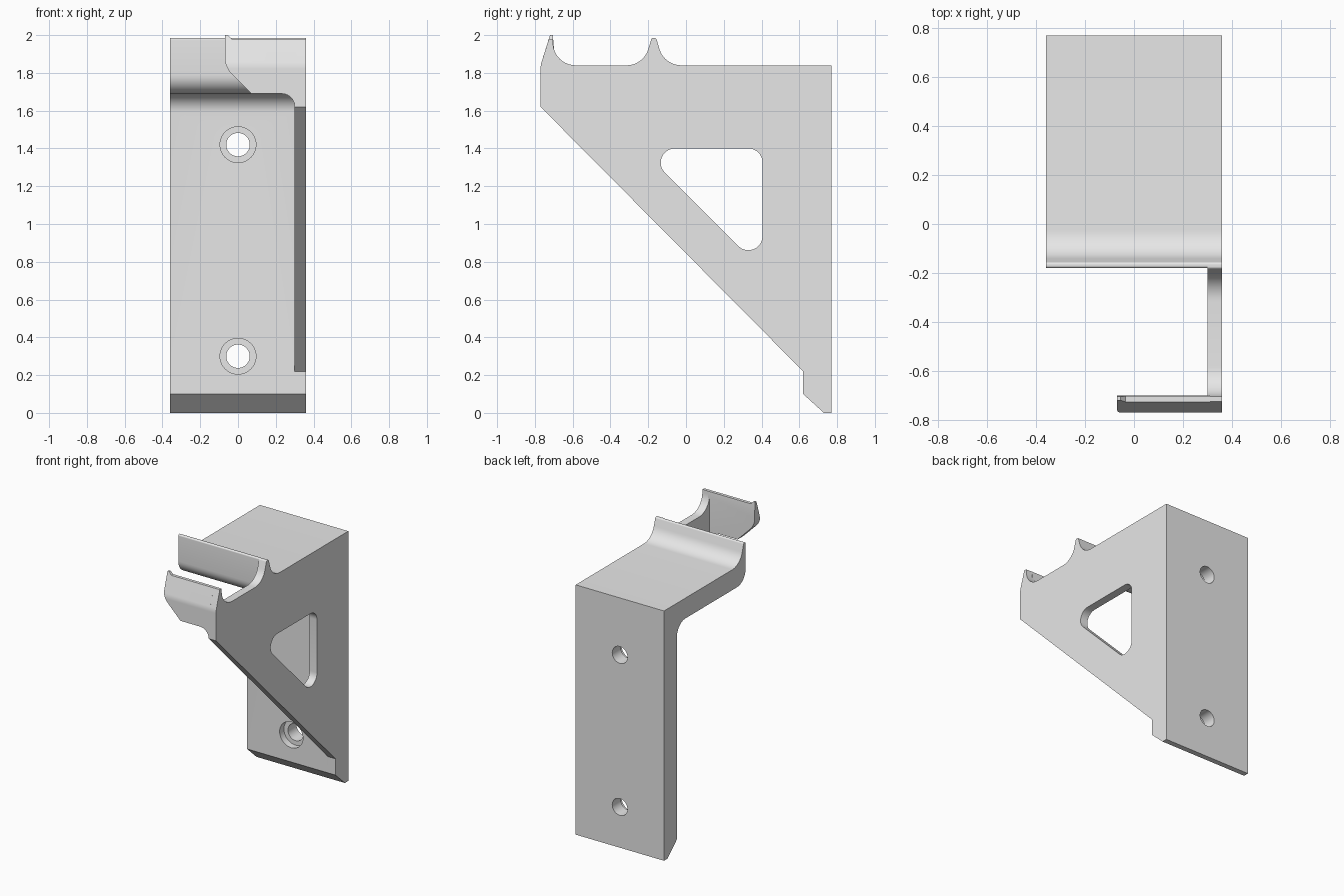
import bpy, bmesh, math
from mathutils import Vector, Matrix

if "Cube" in bpy.data.objects:
    bpy.data.objects.remove(bpy.data.objects["Cube"])

grey = bpy.data.materials.new("light_grey")
grey.use_nodes = True
grey.diffuse_color = (0.8, 0.8, 0.8, 1)
for node in grey.node_tree.nodes:
    if node.type == 'BSDF_PRINCIPLED':
        node.inputs["Base Color"].default_value = (0.8, 0.8, 0.8, 1)


def rounded(points, steps=10):
    """Turn (a, b, radius) corners into arcs; plain (a, b) corners stay sharp."""
    out = []
    for i, pt in enumerate(points):
        p = Vector(pt[:2])
        if len(pt) == 2:
            out.append(p)
            continue
        u = (Vector(points[i - 1][:2]) - p).normalized()
        v = (Vector(points[(i + 1) % len(points)][:2]) - p).normalized()
        half = u.angle(v) / 2
        centre = p + (u + v).normalized() * (pt[2] / math.sin(half))
        start = p + u * (pt[2] / math.tan(half)) - centre
        end = p + v * (pt[2] / math.tan(half)) - centre
        sweep = math.atan2(start.x * end.y - start.y * end.x, start.dot(end))
        for k in range(steps + 1):
            out.append(centre + Matrix.Rotation(sweep * k / steps, 2) @ start)
    return out


def finish(name, bm):
    bmesh.ops.recalc_face_normals(bm, faces=bm.faces)
    mesh = bpy.data.meshes.new(name)
    bm.to_mesh(mesh)
    bm.free()
    mesh.materials.append(grey)
    obj = bpy.data.objects.new(name, mesh)
    bpy.context.scene.collection.objects.link(obj)
    return obj


def prism(name, points, axis, lo, hi):
    """Extrude a profile along x (profile is y, z) or along y (profile is x, z)."""
    bm = bmesh.new()
    verts = [bm.verts.new((lo, a, b) if axis == 'x' else (a, lo, b))
             for a, b in rounded(points)]
    face = bm.faces.new(verts)
    ext = bmesh.ops.extrude_face_region(bm, geom=[face])
    shift = (hi - lo, 0, 0) if axis == 'x' else (0, hi - lo, 0)
    moved = [g for g in ext["geom"] if isinstance(g, bmesh.types.BMVert)]
    bmesh.ops.translate(bm, verts=moved, vec=shift)
    return finish(name, bm)


def cylinder(name, radius, x, z, lo, hi):
    bm = bmesh.new()
    place = Matrix.Translation((x, (lo + hi) / 2, z)) @ Matrix.Rotation(math.pi / 2, 4, 'X')
    bmesh.ops.create_cone(bm, cap_ends=True, segments=48, radius1=radius,
                          radius2=radius, depth=hi - lo, matrix=place)
    return finish(name, bm)


def activate(obj):
    bpy.ops.object.select_all(action='DESELECT')
    obj.select_set(True)
    bpy.context.view_layer.objects.active = obj


def combine(obj, tool, operation):
    mod = obj.modifiers.new("cut", 'BOOLEAN')
    mod.operation, mod.object, mod.solver = operation, tool, 'EXACT'
    activate(obj)
    bpy.ops.object.modifier_apply(modifier=mod.name)
    bpy.data.objects.remove(tool)


SIDE, INNER = 0.36, 0.30      # outer and inner face of the side web
BACK, PLATE = 0.77, 0.62      # rear and front face of the wall plate
TOP, UNDER = 1.84, 1.69       # shelf surfaces
foot = [(BACK, TOP), (BACK, 0), (0.73, 0), (PLATE, 0.10)]
lip_back = [(-0.158, 1.985, 0.011), (-0.115, TOP, 0.12)]

# Wall plate and shelf with its upturned lip
shelf = prism("wall_plate_and_shelf",
              [(-0.18, UNDER, 0.1), (-0.18, 1.985, 0.01)] + lip_back + foot
              + [(PLATE, UNDER, 0.1)], 'x', -SIDE, INNER)

# Counterbored screw holes
for z in (0.30, 1.42):
    combine(shelf, cylinder("screw_hole", 0.062, 0, z, 0.5, 0.9), 'DIFFERENCE')
    combine(shelf, cylinder("counterbore", 0.095, 0, z, 0.5, PLATE + 0.05), 'DIFFERENCE')

# Side web with a rounded triangular window
hook_front = [(-BACK, TOP, 0.12)]
web = prism("side_web",
            [(-BACK, 1.62)] + hook_front
            + [(-0.726, 1.98), (-0.705, 1.98), (-0.70, TOP, 0.12),
               (-0.225, TOP, 0.12), (-0.182, 1.985, 0.011)]
            + lip_back + foot + [(PLATE, 0.22)], 'x', INNER, SIDE)
window = prism("window", [(-0.24, 1.40, 0.075), (0.405, 1.40, 0.075), (0.405, 0.755, 0.075)],
               'x', 0.2, 0.5)
combine(web, window, 'DIFFERENCE')

# Front hook: side profile trimmed by its front outline
hook = prism("front_hook",
             [(-BACK, 1.6)] + hook_front
             + [(-0.72, 2.0), (-0.705, 2.0), (-0.70, 1.94), (-0.70, 1.6)],
             'x', -0.1, INNER + 0.01)
outline = prism("hook_outline",
                [(-0.07, 2.01), (-0.055, 2.0), (-0.035, 1.98), (0.4, 1.98), (0.4, 1.62),
                 (INNER, 1.62), (INNER, UNDER, 0.069), (0.07, UNDER), (-0.07, 1.83, 0.13)],
                'y', -0.9, -0.6)
combine(hook, outline, 'INTERSECT')

# Fillet between the web and the shelf underside
fillet = prism("shelf_fillet",
               [(0.2, UNDER + 0.01), (0.2, UNDER), (INNER, UNDER, 0.07), (INNER, 1.6),
                (INNER + 0.01, 1.6), (INNER + 0.01, UNDER + 0.01)], 'y', -0.08, PLATE)

for part in (shelf, web, hook, fillet):
    activate(part)
    bpy.ops.object.shade_smooth_by_angle(angle=math.radians(30))
